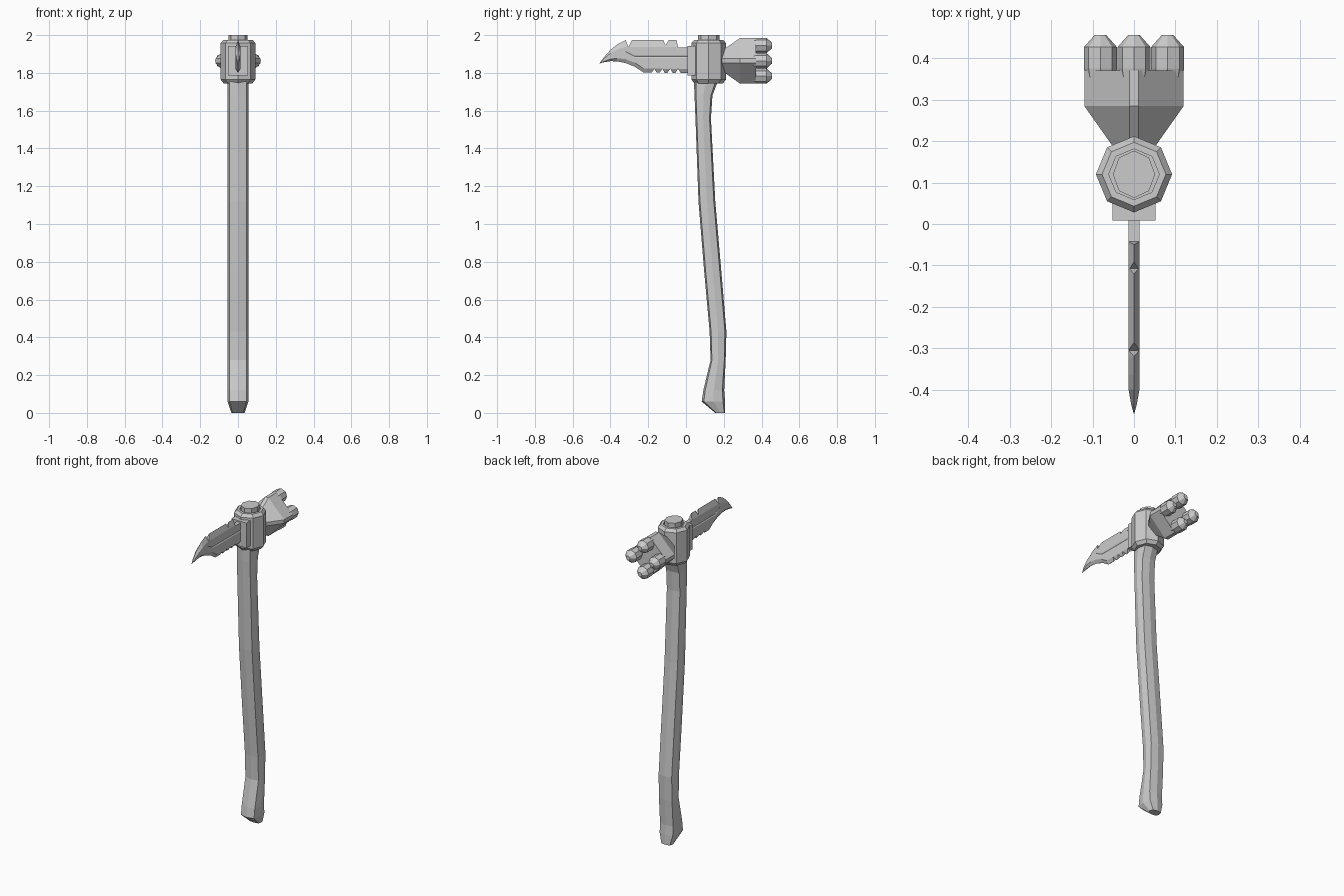
import bpy, bmesh, math

if "Cube" in bpy.data.objects:
    bpy.data.objects.remove(bpy.data.objects["Cube"])


def make_object(name, bm):
    bmesh.ops.recalc_face_normals(bm, faces=bm.faces)
    me = bpy.data.meshes.new(name)
    bm.to_mesh(me)
    bm.free()
    ob = bpy.data.objects.new(name, me)
    bpy.context.collection.objects.link(ob)
    return ob


def add_loft(bm, rings):
    """Skin matching rings of points and cap both ends."""
    rows = [[bm.verts.new(p) for p in r] for r in rings]
    n = len(rows[0])
    for a, b in zip(rows, rows[1:]):
        for i in range(n):
            j = (i + 1) % n
            bm.faces.new((a[i], a[j], b[j], b[i]))
    bm.faces.new(rows[0][::-1])
    bm.faces.new(rows[-1])


def loft(name, rings):
    bm = bmesh.new()
    add_loft(bm, rings)
    return make_object(name, bm)


def octagon(rx, ry, k=math.sqrt(0.5)):
    """Eight points with corners on the axes; k sets how boxy it is."""
    return [(rx, 0), (rx * k, ry * k), (0, ry), (-rx * k, ry * k),
            (-rx, 0), (-rx * k, -ry * k), (0, -ry), (rx * k, -ry * k)]


# Curved handle: z, front y, back y, half width
sections = [(0, 0.155, 0.207, 0.035), (0.06, 0.083, 0.207, 0.055),
            (0.12, 0.092, 0.202, 0.055), (0.28, 0.13, 0.21, 0.055),
            (0.43, 0.125, 0.214, 0.055), (0.75, 0.096, 0.187, 0.055),
            (1.12, 0.066, 0.155, 0.055), (1.56, 0.05, 0.132, 0.055),
            (1.68, 0.045, 0.14, 0.055), (1.76, 0.042, 0.17, 0.055)]
loft("handle", [[(x, (a + b) / 2 + y, z) for x, y in octagon(w, (b - a) / 2, 0.82)]
                for z, a, b, w in sections])

# Octagonal collar and the handle end showing through it
CY = 0.12
loft("collar", [[(x, CY + y, z) for x, y in octagon(r, r)] for z, r in
                [(1.745, 0.076), (1.765, 0.092), (1.957, 0.092), (1.975, 0.077),
                 (1.975, 0.061), (1.965, 0.061)]])
loft("handle_top", [[(x, CY + y, z) for x, y in octagon(0.051, 0.057)]
                    for z in (1.94, 2.0)])

# Plate holding the blade
loft("blade_plate", [[(sx * 0.052, y, z) for sx, z in
                      ((-1, 1.785), (1, 1.785), (1, 1.942), (-1, 1.942))]
                     for y in (0.008, 0.09)])

# Blade: y, top z, bottom z, half thickness, half width of top edge
stations = [(-0.457, 1.853, 1.850, 0.001, 0.0004), (-0.435, 1.882, 1.856, 0.007, 0.0005),
            (-0.40, 1.922, 1.862, 0.013, 0.0005), (-0.365, 1.95, 1.861, 0.013, 0.0005),
            (-0.32, 1.973, 1.852, 0.013, 0.0005), (-0.27, 1.973, 1.832, 0.013, 0.0005),
            (-0.225, 1.973, 1.802, 0.013, 0.0005), (-0.05, 1.973, 1.80, 0.013, 0.0005),
            (-0.042, 1.934, 1.80, 0.013, 0.0128), (0.02, 1.934, 1.80, 0.013, 0.0128)]
rings = []
for y, zt, zb, t, e in stations:
    h = zt - zb
    b = min(0.035, h * 0.3)
    zc = 1.886 if y > -0.3 else zb + h * 0.5
    g = 0.006 if y > -0.3 else h * 0.04
    d = 0.004 if y > -0.3 else 0
    half = [(e, zt), (t, zt - b), (t, zc + g), (t - d, zc), (t, zc - g),
            (t, zb + b * 0.6), (0.0005, zb)]
    rings.append([(x, y, z) for x, z in half] + [(-x, y, z) for x, z in half[::-1]])
blade = loft("blade", rings)

# Notches in the spine and saw teeth below
wedges = [((-0.325, 1.99), (-0.305, 1.937), (-0.278, 1.99)),
          ((-0.128, 1.99), (-0.108, 1.946), (-0.082, 1.99))]
wedges += [((y - 0.02, 1.79), (y, 1.822), (y + 0.02, 1.79))
           for y in (-0.168, -0.126, -0.084, -0.042)]
bm = bmesh.new()
for w in wedges:
    add_loft(bm, [[(x, y, z) for y, z in w] for x in (-0.05, 0.05)])
cutter = make_object("notch_cutter", bm)
cutter.hide_render = True
mod = blade.modifiers.new("notches", 'BOOLEAN')
mod.operation = 'DIFFERENCE'
mod.solver = 'EXACT'
mod.object = cutter
bpy.context.view_layer.objects.active = blade
bpy.ops.object.modifier_apply(modifier=mod.name)
bpy.data.objects.remove(cutter)

# Hammer body: diamond section with narrow flats on its corners
HZ = 1.864


def diamond(r, c):
    return [(r, -c), (r, c), (c, r), (-c, r), (-r, c), (-r, -c), (-c, -r), (c, -r)]


loft("hammer_body", [[(x, y, HZ + z) for x, z in diamond(r, 0.011)] for y, r in
                     [(0.16, 0.045), (0.19, 0.053), (0.285, 0.12), (0.37, 0.12)]])

# Four striking knobs
for i in range(4):
    cx = 0.081 * math.cos(i * math.pi / 2)
    cz = 0.081 * math.sin(i * math.pi / 2)
    loft(f"hammer_knob_{i + 1}",
         [[(cx + x, y, HZ + cz + z) for x, z in octagon(r, r)] for y, r in
          [(0.345, 0.034), (0.375, 0.04), (0.427, 0.04), (0.456, 0.014)]])
